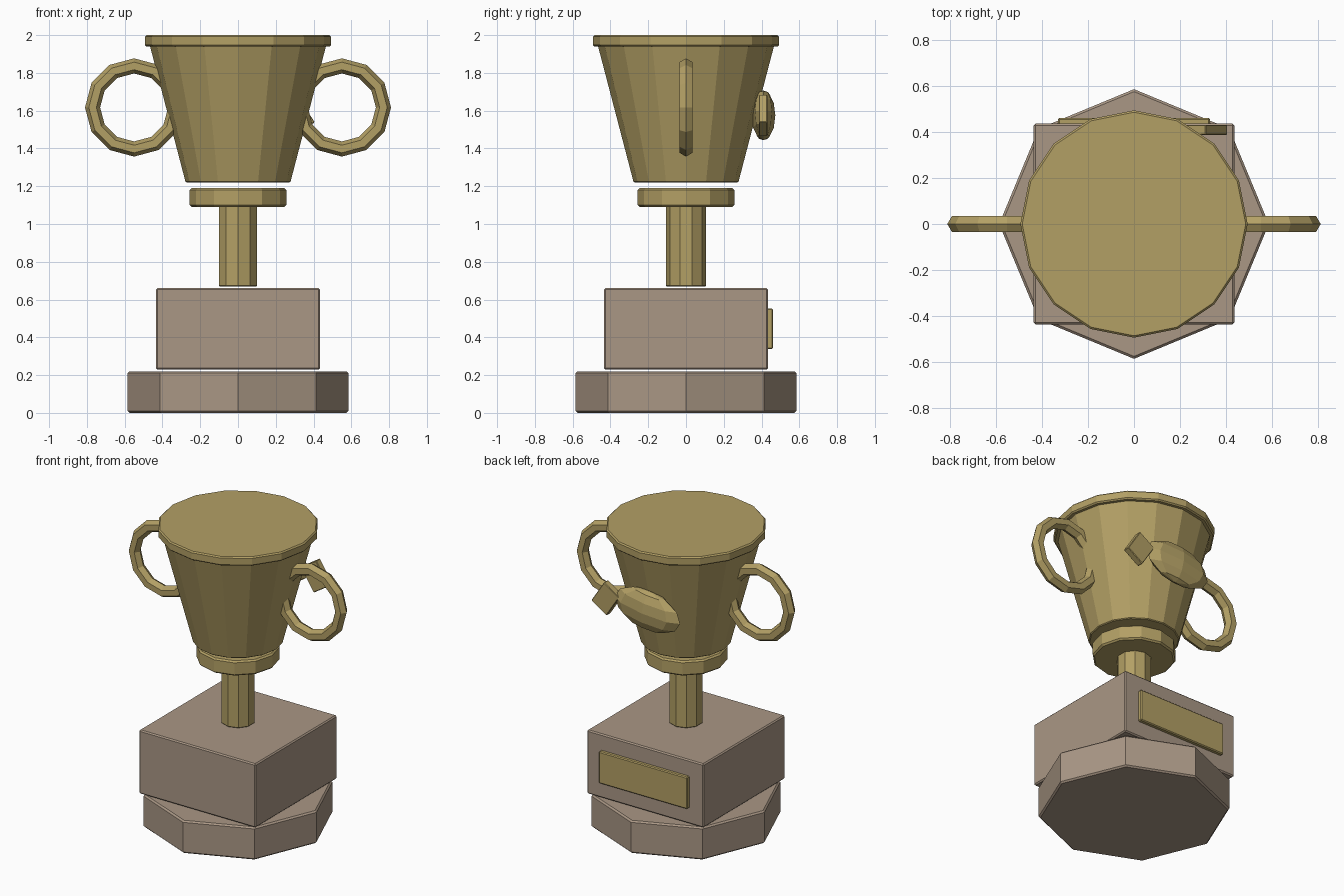
import bpy
from math import radians

if "Cube" in bpy.data.objects:
    bpy.data.objects.remove(bpy.data.objects["Cube"])


def material(name, rgb):
    m = bpy.data.materials.new(name)
    m.diffuse_color = (*rgb, 1)
    m.use_nodes = True
    m.node_tree.nodes["Principled BSDF"].inputs["Base Color"].default_value = m.diffuse_color
    return m


GOLD = material("gold", (0.45, 0.35, 0.13))
WOOD = material("wood", (0.40, 0.31, 0.235))


def finish(name, mat, bevel=0.0):
    ob = bpy.context.object
    ob.name = name
    ob.data.materials.append(mat)
    if bevel:
        b = ob.modifiers.new("bevel", 'BEVEL')
        b.width = bevel
        b.segments = 1
        b.limit_method = 'ANGLE'
        b.angle_limit = radians(50)
    return ob


def prism(name, sides, r1, r2, z1, z2, mat, bevel=0.0):
    bpy.ops.mesh.primitive_cone_add(vertices=sides, radius1=r1, radius2=r2,
                                    depth=z2 - z1, location=(0, 0, (z1 + z2) / 2))
    return finish(name, mat, bevel)


def box(name, loc, size, mat, bevel=0.0, tilt=0.0):
    bpy.ops.mesh.primitive_cube_add(size=1, location=loc, rotation=(0, radians(tilt), 0))
    bpy.context.object.scale = size
    bpy.ops.object.transform_apply(location=False, rotation=False, scale=True)
    return finish(name, mat, bevel)


# Pedestal: octagonal foot, square block and plaque on the back
prism("foot", 8, 0.585, 0.585, 0, 0.22, WOOD, 0.01)
box("block", (0, 0, 0.445), (0.87, 0.87, 0.43), WOOD, 0.008)
box("plaque", (0, 0.44, 0.445), (0.66, 0.04, 0.215), GOLD, 0.006)

# Stem, collar, closed cup and rim
prism("stem", 10, 0.106, 0.106, 0.67, 1.10, GOLD, 0.004)
prism("collar", 12, 0.256, 0.256, 1.09, 1.19, GOLD, 0.01)
prism("cup", 16, 0.277, 0.468, 1.22, 1.95, GOLD, 0.005)
prism("rim", 16, 0.493, 0.493, 1.94, 2.0, GOLD, 0.008)

# Ring handles on both sides
for side, name in ((-1, "left_handle"), (1, "right_handle")):
    bpy.ops.mesh.primitive_torus_add(major_segments=12, minor_segments=6,
                                     major_radius=0.22, minor_radius=0.04,
                                     location=(side * 0.55, 0, 1.617),
                                     rotation=(radians(90), 0, 0))
    finish(name, GOLD)

# Fish ornament on the back of the cup
bpy.ops.mesh.primitive_uv_sphere_add(segments=8, ring_count=6, radius=1,
                                     location=(0, 0.41, 1.575),
                                     rotation=(0, radians(-7), 0))
bpy.context.object.scale = (0.245, 0.063, 0.132)
finish("fish_body", GOLD)
box("fish_tail", (0.302, 0.408, 1.575), (0.135, 0.045, 0.175), GOLD, 0.004, -33)
